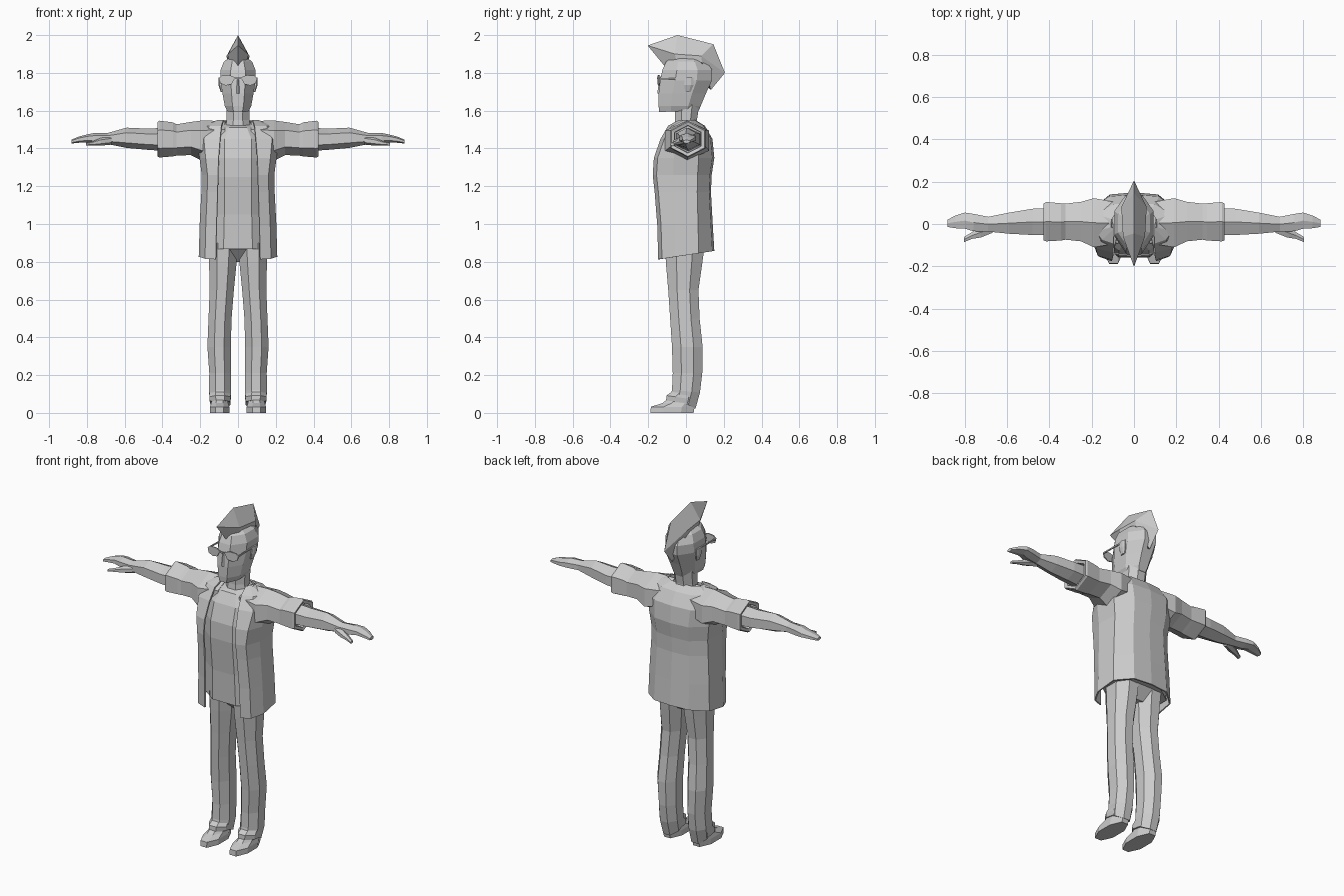
import bpy, bmesh, math
from mathutils import Vector

cube = bpy.data.objects.get("Cube")
if cube:
    bpy.data.objects.remove(cube)

grey = bpy.data.materials.new("plain grey")
grey.use_nodes = True
grey.diffuse_color = (0.6, 0.6, 0.6, 1)
grey.node_tree.nodes["Principled BSDF"].inputs["Base Color"].default_value = (0.6, 0.6, 0.6, 1)


def loft(name, rings, closed=True, caps=(True, True), mirror=False):
    """Skin a list of point rings; mirror copies the part across x = 0."""
    bm = bmesh.new()
    rows = [[bm.verts.new(p) for p in ring] for ring in rings]
    n = len(rows[0])
    for a, b in zip(rows, rows[1:]):
        for i in range(n if closed else n - 1):
            j = (i + 1) % n
            bm.faces.new((a[i], a[j], b[j], b[i]))
    if closed and caps[0]:
        bm.faces.new(rows[0][::-1])
    if closed and caps[1]:
        bm.faces.new(rows[-1])
    bmesh.ops.recalc_face_normals(bm, faces=bm.faces)
    mesh = bpy.data.meshes.new(name)
    bm.to_mesh(mesh)
    bm.free()
    mesh.materials.append(grey)
    ob = bpy.data.objects.new(name, mesh)
    bpy.context.collection.objects.link(ob)
    if mirror:
        ob.modifiers.new("Mirror", 'MIRROR').use_clip = False
    return ob


def circle(n, phase=0.0):
    """Unit polygon stretched so that it touches its bounding square."""
    pts = [(math.cos(math.tau * i / n + phase), math.sin(math.tau * i / n + phase)) for i in range(n)]
    mx, my = max(p[0] for p in pts), max(p[1] for p in pts)
    return [(x / mx, y / my) for x, y in pts]


OCT = circle(8, math.pi / 8)
HEX = circle(6, math.pi / 2)


def ring_z(z, x0, x1, y0, y1, tilt=0.0):
    """Horizontal octagon between bounds; tilt raises the back."""
    cx, cy, rx, ry = (x0 + x1) / 2, (y0 + y1) / 2, (x1 - x0) / 2, (y1 - y0) / 2
    return [Vector((cx + rx * u, cy + ry * v, z + tilt * ry * v)) for u, v in OCT]


def ring_x(x, y0, y1, z0, z1):
    """Upright hexagon across an arm, corner on top."""
    return [Vector((x, (y0 + y1) / 2 + (y1 - y0) / 2 * u, (z0 + z1) / 2 + (z1 - z0) / 2 * v)) for u, v in HEX]


# Trousers: one leg, mirrored, joined by a hip block
loft("trouser_leg", [ring_z(*r) for r in [
    (0.055, 0.040, 0.146, -0.082, 0.050, -0.5),
    (0.115, 0.036, 0.154, -0.074, 0.074, -0.1),
    (0.21, 0.038, 0.152, -0.070, 0.086),
    (0.35, 0.038, 0.162, -0.074, 0.088),
    (0.50, 0.034, 0.156, -0.084, 0.072),
    (0.65, 0.022, 0.150, -0.094, 0.066),
    (0.79, 0.008, 0.153, -0.106, 0.086),
    (0.90, 0.000, 0.156, -0.112, 0.100)]], mirror=True)
loft("hips", [ring_z(0.80, -0.05, 0.05, -0.04, 0.05),
              ring_z(0.87, -0.15, 0.15, -0.11, 0.10)])

# Shoes and the folded hem above them
loft("shoe", [ring_z(*r) for r in [
    (0.0, 0.046, 0.148, -0.188, 0.040),
    (0.032, 0.046, 0.148, -0.186, 0.046),
    (0.052, 0.052, 0.142, -0.125, 0.046),
    (0.09, 0.055, 0.138, -0.075, 0.055)]], mirror=True)
loft("trouser_hem", [ring_z(*r) for r in [
    (0.055, 0.042, 0.148, -0.105, 0.050, -0.15),
    (0.08, 0.038, 0.152, -0.103, 0.058, -0.15),
    (0.105, 0.042, 0.150, -0.075, 0.064, -0.1)]], mirror=True)

# Shirt
loft("shirt", [ring_z(*r) for r in [
    (0.868, -0.185, 0.185, -0.132, 0.130),
    (1.05, -0.175, 0.175, -0.138, 0.120),
    (1.25, -0.175, 0.175, -0.158, 0.115),
    (1.35, -0.175, 0.175, -0.155, 0.130),
    (1.45, -0.170, 0.170, -0.125, 0.120),
    (1.51, -0.115, 0.115, -0.088, 0.085),
    (1.53, -0.080, 0.080, -0.060, 0.062, 0.15)]])


# Open coat: half outline swept round the back
def coat_ring(z, edge, w, yf, yb, tilt=0.0):
    half = [(edge, yf), (w * 0.84, yf + 0.02), (w, yf * 0.38), (w * 0.97, yb * 0.45), (w * 0.55, yb * 0.93)]
    pts = half + [(0, yb)] + [(-x, y) for x, y in reversed(half)]
    return [Vector((x, y, z + tilt * y)) for x, y in pts]


coat = loft("coat", [coat_ring(*r) for r in [
    (0.835, 0.118, 0.208, -0.147, 0.150, 0.15),
    (1.00, 0.114, 0.203, -0.152, 0.141, 0.05),
    (1.17, 0.108, 0.194, -0.166, 0.132),
    (1.26, 0.106, 0.192, -0.176, 0.136),
    (1.35, 0.103, 0.204, -0.170, 0.150),
    (1.45, 0.095, 0.215, -0.135, 0.140),
    (1.52, 0.088, 0.180, -0.095, 0.100),
    (1.55, 0.078, 0.110, -0.040, 0.050)]], closed=False)
thick = coat.modifiers.new("Thickness", 'SOLIDIFY')
thick.thickness = 0.008
thick.offset = -1

# Sleeves with a recessed cuff opening
loft("sleeve", [ring_x(*r) for r in [
    (0.07, -0.09, 0.10, 1.37, 1.545),
    (0.19, -0.110, 0.122, 1.335, 1.548),
    (0.25, -0.082, 0.105, 1.365, 1.540),
    (0.325, -0.074, 0.096, 1.362, 1.528),
    (0.345, -0.078, 0.098, 1.358, 1.538),
    (0.415, -0.082, 0.104, 1.352, 1.547),
    (0.427, -0.078, 0.098, 1.358, 1.540),
    (0.422, -0.060, 0.080, 1.376, 1.522),
    (0.385, -0.058, 0.078, 1.378, 1.520)]], mirror=True)

# Bare arm running into a flat hand
loft("arm_and_hand", [ring_x(*r) for r in [
    (0.37, -0.054, 0.076, 1.385, 1.510),
    (0.48, -0.052, 0.072, 1.393, 1.505),
    (0.59, -0.046, 0.054, 1.403, 1.510),
    (0.69, -0.036, 0.034, 1.423, 1.482),
    (0.76, -0.034, 0.048, 1.426, 1.482),
    (0.80, -0.022, 0.054, 1.432, 1.474),
    (0.845, -0.020, 0.040, 1.430, 1.462),
    (0.882, -0.014, 0.020, 1.426, 1.446)]], mirror=True)
loft("thumb", [ring_x(*r) for r in [
    (0.67, -0.042, 0.000, 1.420, 1.465),
    (0.725, -0.064, -0.015, 1.415, 1.456),
    (0.765, -0.070, -0.038, 1.415, 1.440),
    (0.805, -0.086, -0.062, 1.415, 1.430)]], mirror=True)

# Neck, collar and head
loft("neck", [ring_z(1.49, -0.070, 0.070, -0.065, 0.065),
              ring_z(1.55, -0.060, 0.060, -0.058, 0.058),
              ring_z(1.66, -0.062, 0.062, -0.060, 0.075)])
loft("collar", [ring_z(1.50, -0.092, 0.092, -0.082, 0.075, 0.3),
                ring_z(1.525, -0.078, 0.078, -0.066, 0.066, 0.2),
                ring_z(1.51, -0.062, 0.062, -0.058, 0.058, 0.2)], caps=(False, False))
loft("head", [ring_z(*r) for r in [
    (1.597, -0.056, 0.056, -0.142, 0.068, 0.04),
    (1.625, -0.070, 0.070, -0.145, 0.078),
    (1.69, -0.082, 0.082, -0.145, 0.105),
    (1.76, -0.093, 0.093, -0.138, 0.138),
    (1.815, -0.093, 0.093, -0.125, 0.138),
    (1.86, -0.075, 0.075, -0.105, 0.110),
    (1.885, -0.040, 0.040, -0.070, 0.075)]])
loft("nose", [[Vector(p) for p in ring] for ring in (
    [(-0.012, -0.142, 1.69), (0, -0.152, 1.69), (0.012, -0.142, 1.69)],
    [(-0.008, -0.135, 1.765), (0, -0.142, 1.765), (0.008, -0.135, 1.765)])])
loft("ear", [ring_z(1.70, 0.078, 0.092, -0.005, 0.025),
             ring_z(1.735, 0.082, 0.103, -0.010, 0.040),
             ring_z(1.775, 0.085, 0.103, -0.005, 0.040)], mirror=True)

# Glasses: two thin lenses, a bridge and side arms
LENS = [(0.014, 1.776), (0.045, 1.788), (0.085, 1.786), (0.102, 1.772),
        (0.094, 1.745), (0.066, 1.733), (0.034, 1.740)]
loft("glasses_lens", [[Vector((x, y + x * 0.12, z)) for x, z in LENS] for y in (-0.154, -0.147)], mirror=True)


def bar(name, a, b, sx, sz, mirror=False):
    corners = [(-sx, -sz), (sx, -sz), (sx, sz), (-sx, sz)]
    loft(name, [[Vector((p[0] + u, p[1], p[2] + v)) for u, v in corners] for p in (a, b)], mirror=mirror)


bar("glasses_arm", (0.098, -0.138, 1.770), (0.095, 0.01, 1.770), 0.003, 0.004, True)
bar("glasses_bridge", (0, -0.154, 1.772), (0, -0.148, 1.772), 0.018, 0.004)

# Crest of hair: ridge points, wide middle line and base on the scalp
ridge = [(-0.203, 1.945), (-0.045, 2.0), (0.145, 1.952), (0.206, 1.80)]
side = [(0.0, -0.203, 1.945), (0.052, -0.06, 1.900), (0.060, 0.08, 1.890), (0.0, 0.206, 1.80)]
base = [(0.0, -0.115, 1.838), (0.048, -0.05, 1.865), (0.058, 0.085, 1.855), (0.0, 0.132, 1.71)]
crest_rows = [[Vector((0, y, z)) for y, z in ridge], [Vector(p) for p in side], [Vector(p) for p in base]]
bm = bmesh.new()
for s in (1, -1):
    rows = [[bm.verts.new((p.x * s, p.y, p.z)) for p in row] for row in crest_rows]
    for a, b in zip(rows, rows[1:]):
        for i in range(3):
            bm.faces.new((a[i], a[i + 1], b[i + 1], b[i]))
bmesh.ops.remove_doubles(bm, verts=bm.verts, dist=0.0005)
bmesh.ops.holes_fill(bm, edges=bm.edges, sides=0)
bmesh.ops.recalc_face_normals(bm, faces=bm.faces)
mesh = bpy.data.meshes.new("hair_crest")
bm.to_mesh(mesh)
bm.free()
mesh.materials.append(grey)
bpy.context.collection.objects.link(bpy.data.objects.new("hair_crest", mesh))
